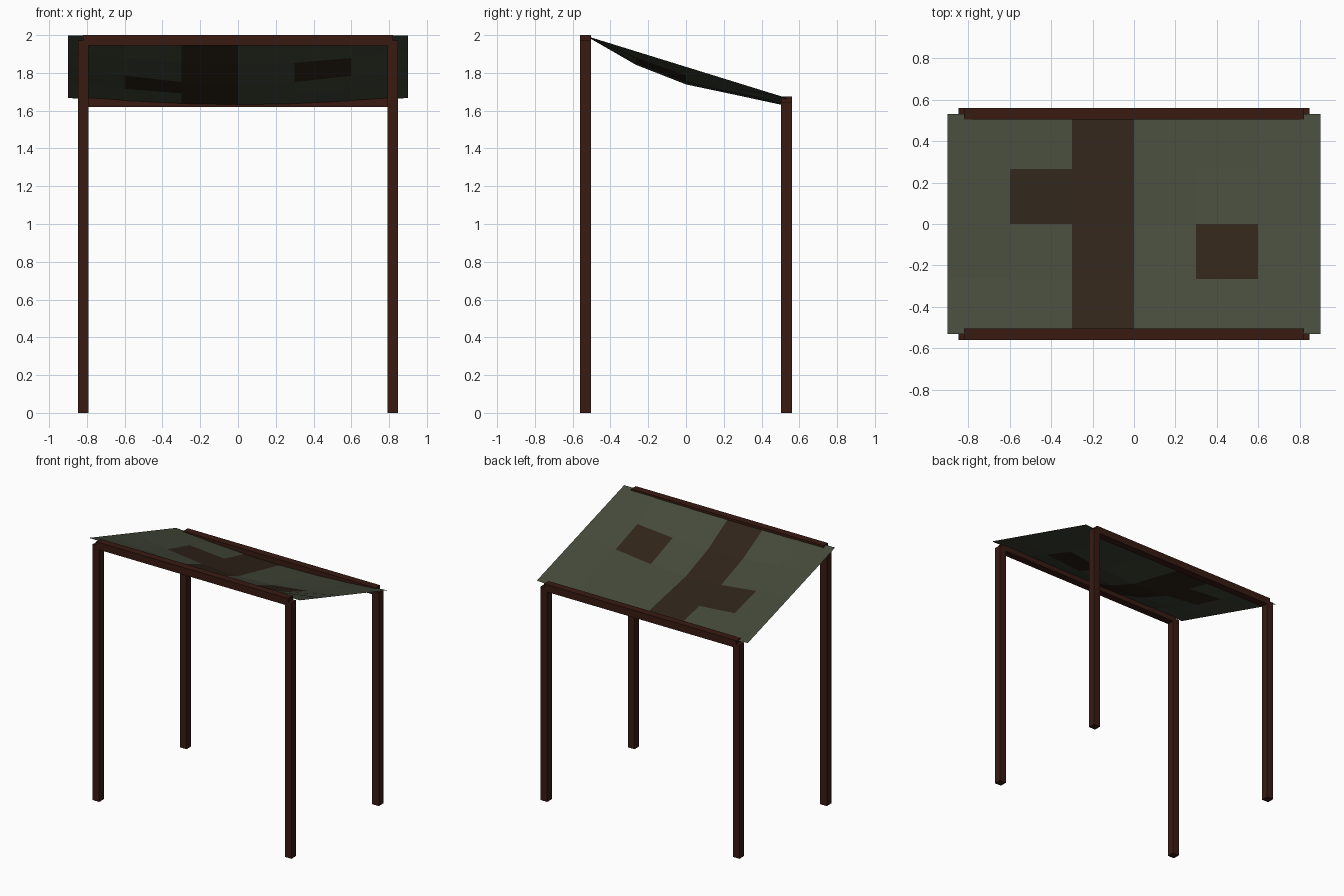
import bpy, bmesh
from math import cos, pi

if "Cube" in bpy.data.objects:
    bpy.data.objects.remove(bpy.data.objects["Cube"])


def material(name, rgb):
    m = bpy.data.materials.new(name)
    m.diffuse_color = (*rgb, 1)
    m.use_nodes = True
    m.node_tree.nodes["Principled BSDF"].inputs["Base Color"].default_value = m.diffuse_color
    return m


wood = material("dark_wood", (0.040, 0.011, 0.006))
green = material("green_cloth", (0.060, 0.070, 0.044))
brown = material("brown_patch", (0.029, 0.018, 0.010))


def box(name, x0, x1, y0, y1, z0, z1):
    bpy.ops.mesh.primitive_cube_add(
        size=1, location=((x0 + x1) / 2, (y0 + y1) / 2, (z0 + z1) / 2))
    ob = bpy.context.object
    ob.name = name
    ob.scale = (x1 - x0, y1 - y0, z1 - z0)
    bpy.ops.object.transform_apply(location=False, rotation=False, scale=True)
    ob.data.materials.append(wood)


# Posts and top rails: tall pair at the front, short pair at the back
T = 0.028
for end, y, top in (("front", -0.532, 2.0), ("back", 0.532, 1.675)):
    for side, x in (("left", -0.82), ("right", 0.82)):
        box(f"{end}_{side}_post", x - T, x + T, y - T, y + T, 0, top - T)
    box(f"{end}_rail", -0.82, 0.82, y - T, y + T, top - 2 * T, top)

# Sagging cloth roof: 6 x 4 panels, hanging lower towards the middle and back
NX, NY, HX, HY = 6, 4, 0.90, 0.532
SAG = (0.0, 0.071, 0.093, 0.067, 0.042)   # centre-line sag, front to back
bm = bmesh.new()
grid = []
for j in range(NY + 1):
    y = -HY + 2 * HY * j / NY
    row = []
    for i in range(NX + 1):
        x = -HX + 2 * HX * i / NX
        z = 1.832 - 0.3095 * y - SAG[j] * cos(pi * x / (2 * HX))
        row.append(bm.verts.new((x, y, z)))
    grid.append(row)

# Brown panels: one full strip plus two single patches
for j in range(NY):
    for i in range(NX):
        f = bm.faces.new((grid[j][i], grid[j][i + 1],
                          grid[j + 1][i + 1], grid[j + 1][i]))
        f.material_index = int(i == 2 or (i, j) in ((1, 2), (4, 1)))

mesh = bpy.data.meshes.new("cloth_roof")
bm.to_mesh(mesh)
bm.free()
mesh.materials.append(green)
mesh.materials.append(brown)
bpy.context.collection.objects.link(bpy.data.objects.new("cloth_roof", mesh))
